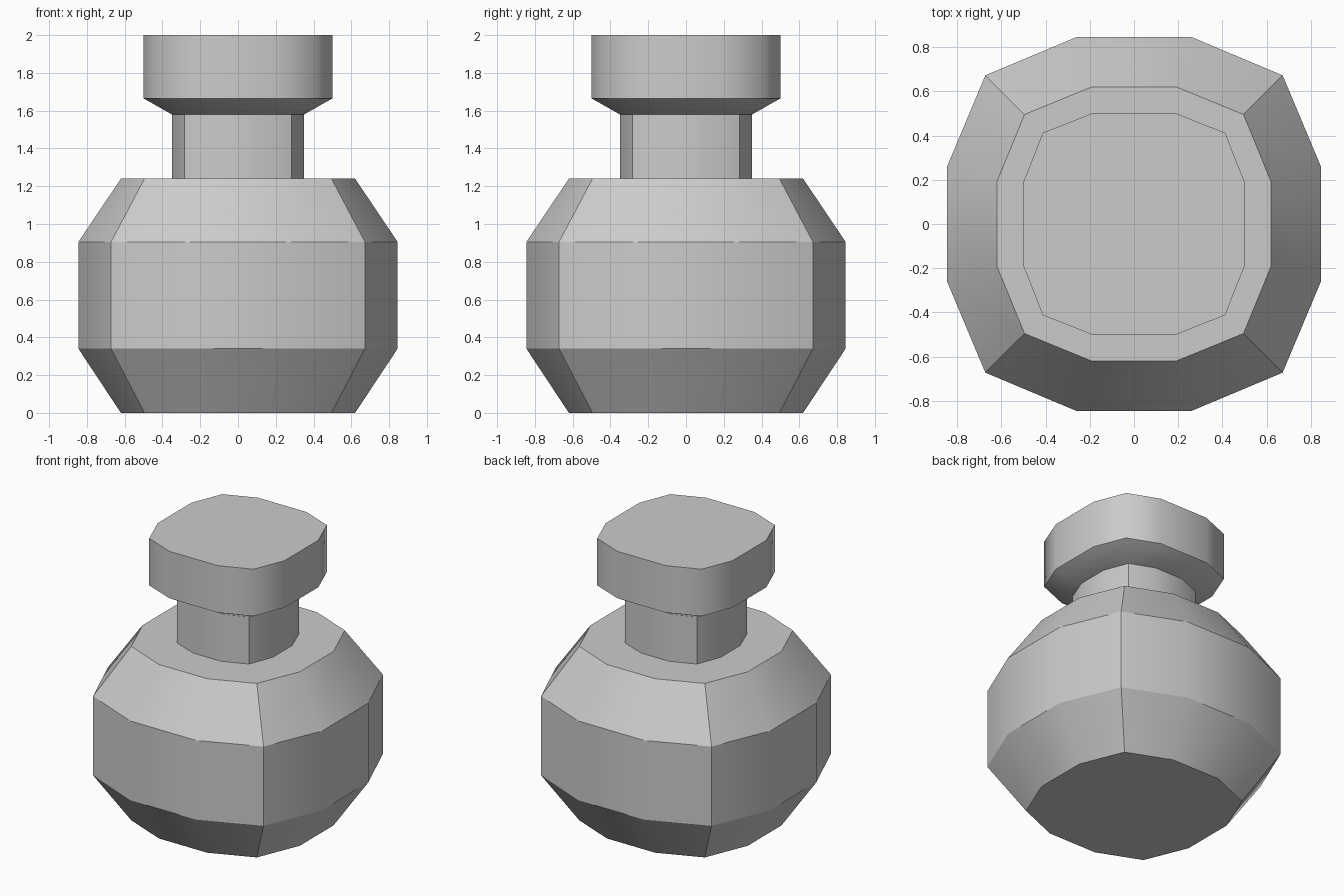
import bpy, bmesh, math

if "Cube" in bpy.data.objects:
    bpy.data.objects.remove(bpy.data.objects["Cube"])


def ring_points(side, half, corner):
    """Rounded-square outline with 12 points: flat half-width, side distance, corner."""
    quarter = [(side, -half), (side, half), (corner, corner)]
    pts = []
    for k in range(4):
        c, s = [(1, 0), (0, 1), (-1, 0), (0, -1)][k]
        pts += [(x * c - y * s, x * s + y * c) for x, y in quarter]
    return pts


def loft(name, profile, angle):
    """Stack rings (z, side, half, corner), bridge them and cap both ends."""
    bm = bmesh.new()
    rings = [[bm.verts.new((x, y, z)) for x, y in ring_points(s, h, c)]
             for z, s, h, c in profile]
    for a, b in zip(rings, rings[1:]):
        for i in range(12):
            j = (i + 1) % 12
            bm.faces.new((a[i], a[j], b[j], b[i]))
    bm.faces.new(rings[0][::-1])
    bm.faces.new(rings[-1])
    bmesh.ops.recalc_face_normals(bm, faces=bm.faces)
    mesh = bpy.data.meshes.new(name)
    bm.to_mesh(mesh)
    bm.free()
    obj = bpy.data.objects.new(name, mesh)
    bpy.context.collection.objects.link(obj)
    bpy.ops.object.select_all(action='DESELECT')
    obj.select_set(True)
    bpy.context.view_layer.objects.active = obj
    bpy.ops.object.shade_smooth_by_angle(angle=math.radians(angle))
    return obj


# Bottle: faceted belly, flat shoulder and straight neck
loft("bottle", [
    (0.00, 0.62, 0.19, 0.495),
    (0.34, 0.845, 0.26, 0.672),
    (0.905, 0.845, 0.26, 0.672),
    (1.24, 0.62, 0.19, 0.495),
    (1.24, 0.35, 0.11, 0.283),
    (1.58, 0.35, 0.11, 0.283),
], 30)

# Stopper: tapered underside and thick straight cap
loft("stopper", [
    (1.58, 0.35, 0.13, 0.288),
    (1.665, 0.50, 0.19, 0.412),
    (2.00, 0.50, 0.19, 0.412),
], 50)
